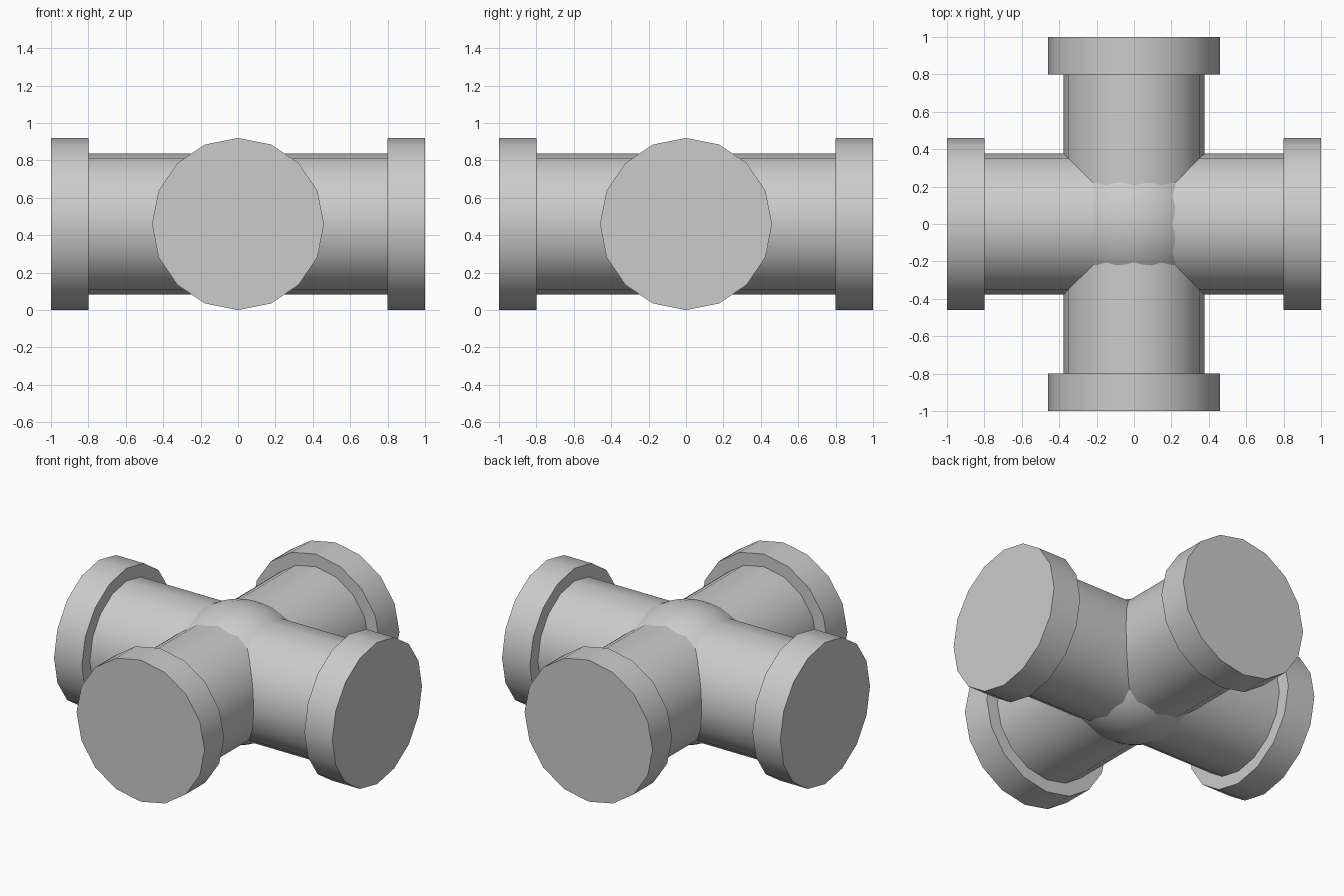
import bpy
from math import pi

cube = bpy.data.objects.get("Cube")
if cube:
    bpy.data.objects.remove(cube, do_unlink=True)

AXIS_Z = 0.46
SIDES = 16
PIPE_R, COLLAR_R, HUB_R = 0.378, 0.46, 0.432
COLLAR_LEN = 0.2

grey = bpy.data.materials.new("light grey")
grey.use_nodes = True
colour = (0.6, 0.6, 0.6, 1)
grey.diffuse_color = colour
grey.node_tree.nodes["Principled BSDF"].inputs["Base Color"].default_value = colour


def finish(name):
    ob = bpy.context.object
    ob.name = name
    ob.data.materials.append(grey)
    bpy.ops.object.shade_smooth_by_angle(angle=pi / 6)


def tube(name, radius, length, axis, offset=0):
    """Closed cylinder lying along the x or y axis."""
    along_x = axis == "x"
    bpy.ops.mesh.primitive_cylinder_add(
        vertices=SIDES, radius=radius, depth=length,
        location=(offset, 0, AXIS_Z) if along_x else (0, offset, AXIS_Z),
        rotation=(0, pi / 2, 0) if along_x else (pi / 2, 0, 0))
    finish(name)


# Two crossing pipes
tube("side_pipe", PIPE_R, 1.7, "x")
tube("front_back_pipe", PIPE_R, 1.7, "y")

# Collar at each of the four ends
for name, axis, side in (("left", "x", 1), ("right", "x", -1),
                         ("back", "y", 1), ("front", "y", -1)):
    tube(name + "_collar", COLLAR_R, COLLAR_LEN, axis, side * (1 - COLLAR_LEN / 2))

# Rounded hub bulging where the pipes meet
bpy.ops.mesh.primitive_uv_sphere_add(segments=32, ring_count=16, radius=HUB_R,
                                     location=(0, 0, AXIS_Z))
finish("hub")
